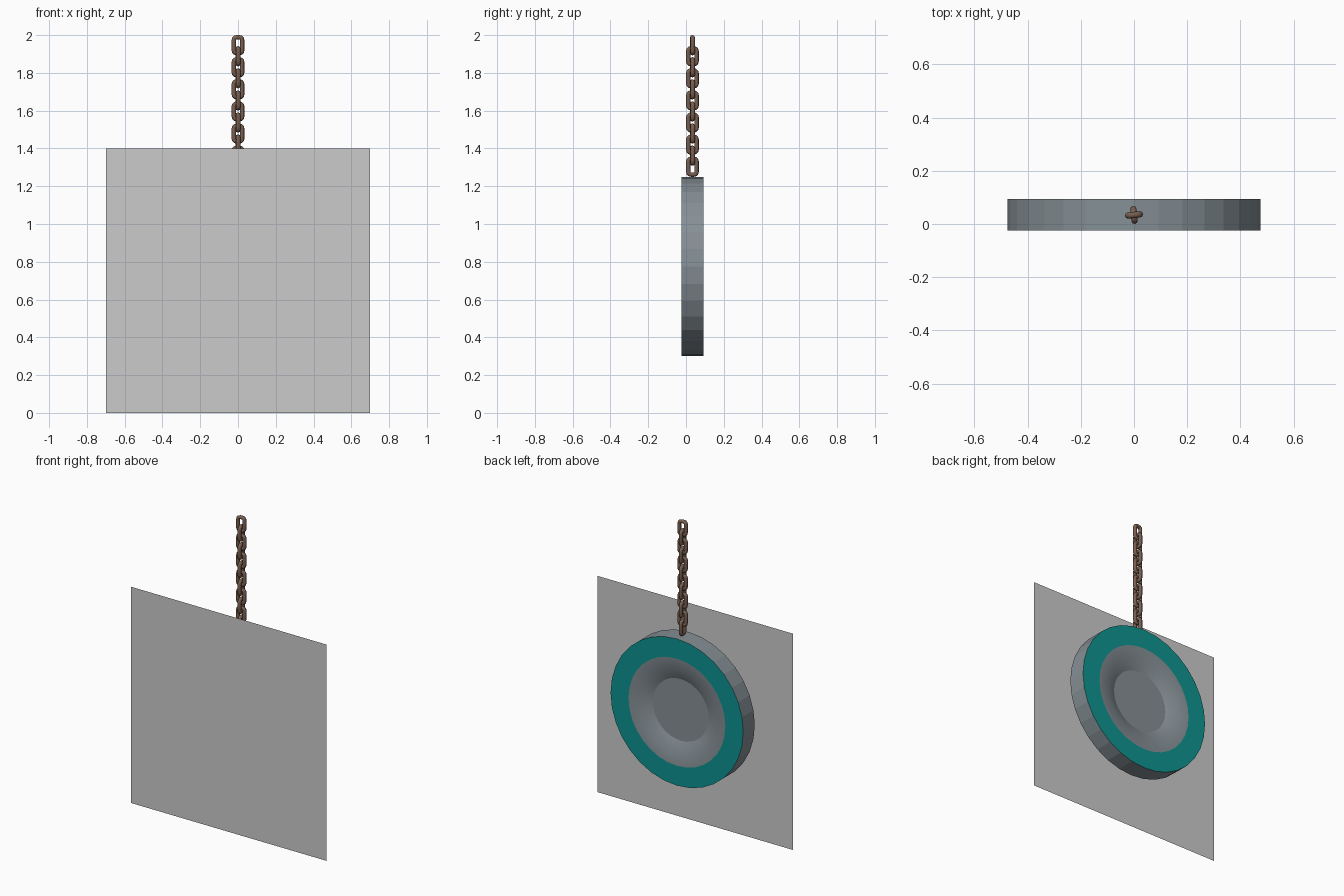
import bpy, bmesh, math
from mathutils import Matrix, Vector

if "Cube" in bpy.data.objects:
    bpy.data.objects.remove(bpy.data.objects["Cube"])


def material(name, rgb):
    m = bpy.data.materials.new(name)
    m.diffuse_color = (*rgb, 1)
    m.use_nodes = True
    m.node_tree.nodes["Principled BSDF"].inputs["Base Color"].default_value = m.diffuse_color
    return m


STEEL = material("blue grey metal", (0.235, 0.275, 0.30))
TEAL = material("teal paint", (0.004, 0.29, 0.28))
RUST = material("rusty brown", (0.19, 0.115, 0.082))
PANEL = material("light grey panel", (0.6, 0.6, 0.6))


def make_object(name, bm, mats):
    me = bpy.data.meshes.new(name)
    bm.to_mesh(me)
    bm.free()
    for m in mats:
        me.materials.append(m)
    ob = bpy.data.objects.new(name, me)
    bpy.context.collection.objects.link(ob)
    return ob


# Round sign body: 32-sided lathe about y, dished on both sides
N, CY, CZ, HALF = 32, 0.034, 0.775, 0.059
side = [(0.2, HALF - 0.04), (0.28, HALF - 0.005), (0.347, HALF), (0.475, HALF)]
profile = side + [(r, -y) for r, y in reversed(side)]
bm = bmesh.new()
rings = []
for r, y in profile:
    rings.append([bm.verts.new((r * math.sin(2 * math.pi * i / N), CY + y,
                                CZ + r * math.cos(2 * math.pi * i / N)))
                  for i in range(N)])
for k, (a, b) in enumerate(zip(rings, rings[1:])):
    for i in range(N):
        j = (i + 1) % N
        f = bm.faces.new((a[i], a[j], b[j], b[i]))
        f.material_index = 1 if k in (2, 4) else 0   # painted outer rings
        f.smooth = k in (0, 1, 5, 6)
bm.faces.new(rings[0])
bm.faces.new(rings[-1])
bmesh.ops.recalc_face_normals(bm, faces=bm.faces)
make_object("round_sign", bm, [STEEL, TEAL])

# Thin square panel in front of the sign
bm = bmesh.new()
bm.faces.new([bm.verts.new(p) for p in
              ((-0.7, -0.093, 0), (0.7, -0.093, 0), (0.7, -0.093, 1.4), (-0.7, -0.093, 1.4))])
make_object("front_panel", bm, [PANEL])

# Chain of rounded rectangular links, alternately turned by 90 degrees
WIRE, HW, HL, CORNER, SIDES = 0.0118, 0.0222, 0.0417, 0.014, 8
path = []
for q, (sx, sz) in enumerate(((1, 1), (-1, 1), (-1, -1), (1, -1))):
    for s in range(4):
        a = math.pi / 2 * (q + s / 3)
        path.append((Vector((sx * (HW - CORNER) + CORNER * math.cos(a), 0,
                             sz * (HL - CORNER) + CORNER * math.sin(a))),
                     Vector((math.cos(a), 0, math.sin(a)))))
bm = bmesh.new()
LINKS, TOP, BOTTOM = 12, 2.0 - HL - WIRE, 1.25 + HL + WIRE
for n in range(LINKS):
    z = TOP + (BOTTOM - TOP) * n / (LINKS - 1)
    turn = Matrix.Translation((0, CY, z)) @ Matrix.Rotation(
        math.radians(6 + 90 * (n % 2)), 4, 'Z')
    loops = []
    for p, out in path:
        loop = []
        for s in range(SIDES):
            t = 2 * math.pi * s / SIDES
            v = p + WIRE * (out * math.cos(t) + Vector((0, 1, 0)) * math.sin(t))
            loop.append(bm.verts.new(turn @ v))
        loops.append(loop)
    for k, a in enumerate(loops):
        b = loops[(k + 1) % len(loops)]
        for s in range(SIDES):
            t = (s + 1) % SIDES
            bm.faces.new((a[s], a[t], b[t], b[s])).smooth = True
bmesh.ops.recalc_face_normals(bm, faces=bm.faces)
make_object("hanging_chain", bm, [RUST])
